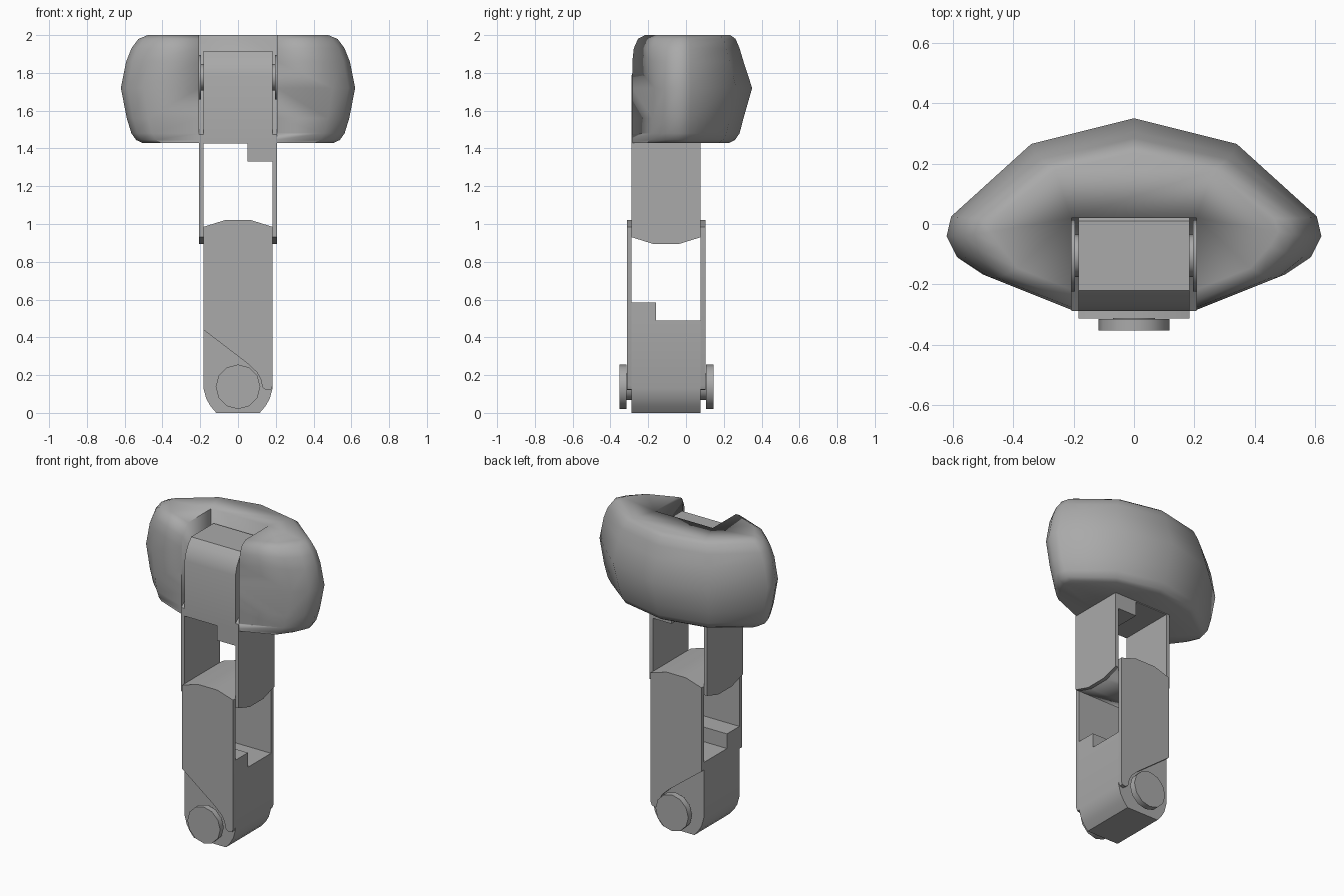
import bpy, bmesh, math
from mathutils import Matrix, Vector

old = bpy.data.objects.get("Cube")
if old:
    bpy.data.objects.remove(old, do_unlink=True)

grey = bpy.data.materials.new("plain_grey")
grey.use_nodes = True
grey.diffuse_color = (0.4, 0.4, 0.4, 1)
grey.node_tree.nodes["Principled BSDF"].inputs["Base Color"].default_value = (0.4, 0.4, 0.4, 1)

YC = -0.105   # depth of the limb axis
HALF = 0.183  # half width of the limb


def finish(name, bm, angle=35):
    bmesh.ops.recalc_face_normals(bm, faces=bm.faces)
    mesh = bpy.data.meshes.new(name)
    bm.to_mesh(mesh)
    bm.free()
    mesh.materials.append(grey)
    ob = bpy.data.objects.new(name, mesh)
    bpy.context.collection.objects.link(ob)
    bpy.ops.object.select_all(action='DESELECT')
    ob.select_set(True)
    bpy.context.view_layer.objects.active = ob
    bpy.ops.object.shade_smooth_by_angle(angle=math.radians(angle))
    return ob


def prism(name, profile, start, end, axis):
    """Extrude a (u, z) profile along y (u is x) or along x (u is y)."""
    bm = bmesh.new()
    put = (lambda u, z, t: (u, t, z)) if axis == 'y' else (lambda u, z, t: (t, u, z))
    rings = [[bm.verts.new(put(u, z, t)) for u, z in profile] for t in (start, end)]
    for ring in rings:
        bm.faces.new(ring)
    for i in range(len(profile)):
        j = (i + 1) % len(profile)
        bm.faces.new((rings[0][i], rings[0][j], rings[1][j], rings[1][i]))
    return finish(name, bm)


def box(name, x, y, z):
    return prism(name, [(x[0], z[0]), (x[1], z[0]), (x[1], z[1]), (x[0], z[1])], y[0], y[1], 'y')


def boolean(target, other, operation):
    mod = target.modifiers.new("shape", 'BOOLEAN')
    mod.object = other
    mod.operation = operation
    mod.solver = 'EXACT'
    other.hide_render = True
    other.hide_viewport = True
    other.display_type = 'WIRE'
    bpy.context.view_layer.objects.active = target
    bpy.ops.object.modifier_apply(modifier=mod.name)
    bpy.data.objects.remove(other, do_unlink=True)


def pin(name, centre, axis, radius, start, end):
    """Twelve-sided cylinder along x or y."""
    bm = bmesh.new()
    bmesh.ops.create_cone(bm, cap_ends=True, segments=12, radius1=radius, radius2=radius,
                          depth=end - start)
    turn = Matrix.Rotation(math.pi / 2, 4, 'Y' if axis == 'x' else 'X')
    shift = Vector((1, 0, 0) if axis == 'x' else (0, 1, 0)) * (start + end) / 2
    bm.transform(Matrix.Translation(Vector(centre) + shift) @ turn)
    return finish(name, bm)


# Side profiles shared by the lower and the upper half
rounded_block = [(-HALF, 0.49), (-HALF, 0.13), (-0.168, 0.075), (-0.145, 0.035), (-0.115, 0.0),
                 (0.115, 0.0), (0.145, 0.035), (0.168, 0.075), (HALF, 0.13), (HALF, 0.49)]
arm = [(-HALF, 0.44), (0.05, 0.262), (0.1, 0.215), (0.12, 0.18), (0.13, 0.135), (0.15, 0.12),
       (0.175, 0.125), (HALF, 0.145), (HALF, 0.985), (0.07, 1.02), (-0.07, 1.02), (-HALF, 0.985)]


def flipped(profile):
    return [(u + YC, 1.915 - z) for u, z in profile]


# Lower half: block, stop, front and back arms
prism("lower_block", rounded_block, YC - HALF, YC + HALF, 'y')
box("lower_stop", (-HALF, HALF), (YC - HALF, -0.16), (0.485, 0.585))
prism("front_arm", arm, YC - 0.207, YC - HALF, 'y')
prism("back_arm", arm, YC + HALF, YC + 0.207, 'y')

# Upper half: block, stop, left and right arms
prism("upper_block", flipped(rounded_block), -HALF, HALF, 'x')
box("upper_stop", (0.05, HALF), (YC - HALF, YC + HALF), (1.33, 1.435))
for side, name in ((-1, "right_arm"), (1, "left_arm")):
    # The diagonal of the arm climbs from front to back
    prism(name, flipped(arm), side * HALF, side * 0.207, 'x')

# Crossed knuckle between both pairs of arms
knuckle = prism("knuckle", [(-HALF, 0.8), (HALF, 0.8), (HALF, 0.985), (0.07, 1.02),
                            (-0.07, 1.02), (-HALF, 0.985)], YC - HALF, YC + HALF, 'y')
lower_arch = prism("knuckle_cutter", [(YC - 0.25, 1.1), (YC - 0.25, 0.93), (YC - HALF, 0.93),
                                      (YC - 0.07, 0.895), (YC + 0.07, 0.895), (YC + HALF, 0.93),
                                      (YC + 0.25, 0.93), (YC + 0.25, 1.1)], -0.3, 0.3, 'x')
boolean(knuckle, lower_arch, 'INTERSECT')

# Pivot pins: wide heads on a narrow neck
for axis, centre, label in (('y', (0, YC, 0.138), "lower"), ('x', (0, YC, 1.777), "upper")):
    pin(label + "_pin_neck", centre, axis, 0.07, -0.22, 0.22)
    inner = 0.21 if axis == 'y' else 0.195
    pin(label + "_pin_head_a", centre, axis, 0.118, -0.247, -inner)
    pin(label + "_pin_head_b", centre, axis, 0.118, inner, 0.25)

# Rounded wide head: stacked rings (height, width scale, back scale, front inset)
outline = [(0.2, -0.287), (0.5, -0.165), (0.585, -0.11), (0.62, -0.04), (0.605, 0.025),
           (0.34, 0.265), (0, 0.35)]
levels = [(1.43, 0.82, 0.66, 0), (1.445, 0.87, 0.74, 0), (1.48, 0.91, 0.81, 0),
          (1.56, 0.95, 0.87, 0), (1.72, 1, 1, 0), (1.86, 0.955, 0.87, 0),
          (1.93, 0.91, 0.81, 0.008), (1.98, 0.85, 0.75, 0.03), (2.0, 0.77, 0.67, 0.067)]
bm = bmesh.new()
rings = []
for z, wide, back, inset in levels:
    half = []
    for i, (x, y) in enumerate(outline):
        if i:
            x *= wide
        if i == 1:
            y = outline[0][1] + 0.4 * (x - 0.2)
        y = y * back if y > 0 else y + inset * min(1, -y / 0.2)
        half.append((x, y))
    full = half + [(-x, y) for x, y in reversed(half[:-1])]
    rings.append([bm.verts.new((x, y, z)) for x, y in full])
for low, high in zip(rings, rings[1:]):
    for i in range(len(low)):
        j = (i + 1) % len(low)
        bm.faces.new((low[i], low[j], high[j], high[i]))
bm.faces.new(rings[0])
bm.faces.new(rings[-1])
head = finish("head", bm, 40)

# Open slot in the head, around the upper block
slot = box("slot_cutter", (-0.207, 0.207), (-0.5, 0.02), (1.475, 2.2))
boolean(head, slot, 'DIFFERENCE')
